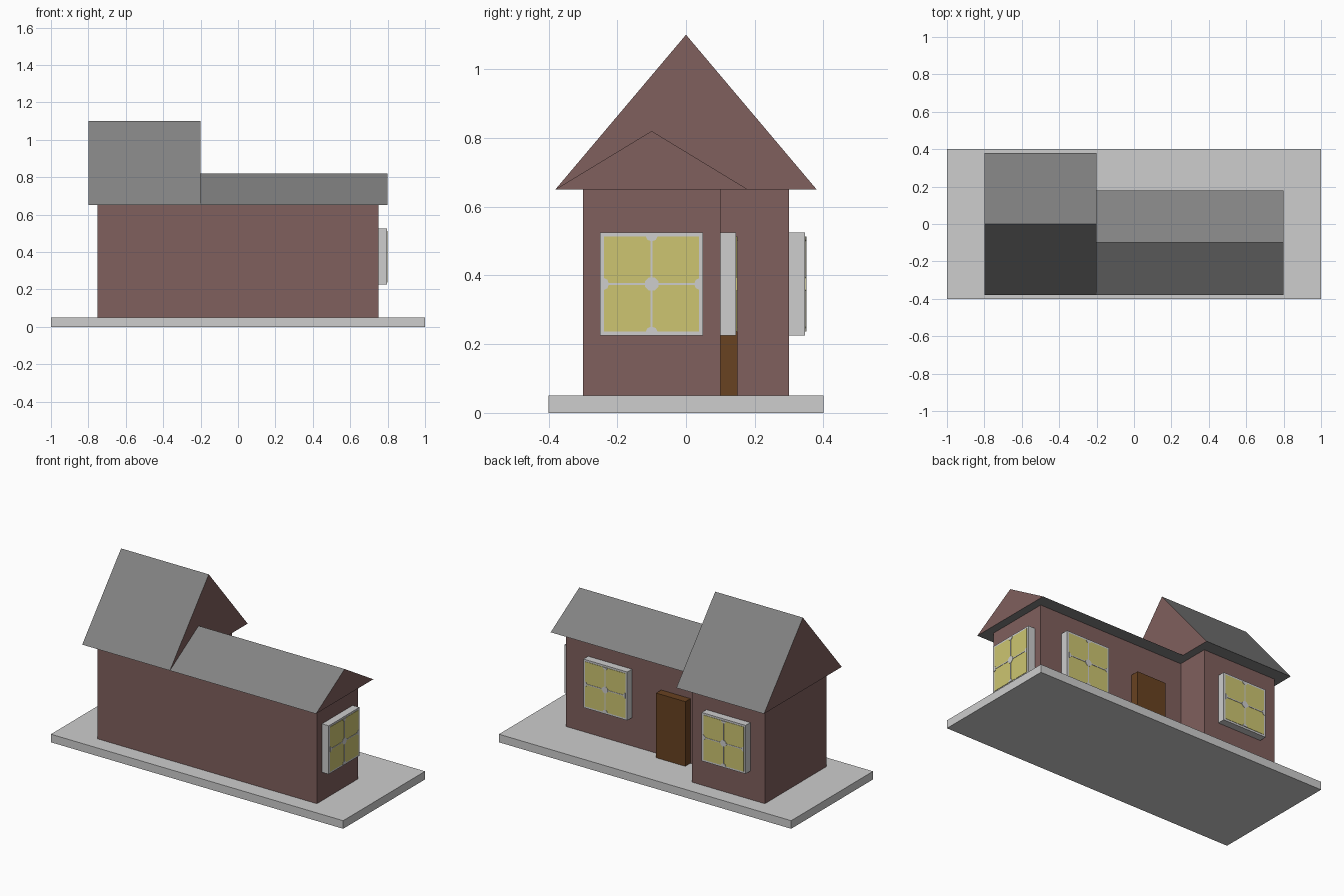
import bpy, bmesh, math
from mathutils import Vector, Matrix

if "Cube" in bpy.data.objects:
    bpy.data.objects.remove(bpy.data.objects["Cube"])


def mat(name, r, g, b):
    m = bpy.data.materials.new(name)
    m.diffuse_color = (r, g, b, 1)
    m.use_nodes = True
    m.node_tree.nodes["Principled BSDF"].inputs["Base Color"].default_value = m.diffuse_color
    return m


STONE = mat("pale grey", 0.61, 0.61, 0.61)
BRICK = mat("brick red", 0.215, 0.115, 0.11)
ROOF = mat("roof grey", 0.225, 0.225, 0.225)
WOOD = mat("door brown", 0.14, 0.054, 0.015)
GLASS = mat("window yellow", 0.61, 0.56, 0.165)


def prism(name, pts, direction, mats, matrix=None):
    """Extrude a closed 3D profile along a direction."""
    bm = bmesh.new()
    f = bm.faces.new([bm.verts.new(p) for p in pts])
    r = bmesh.ops.extrude_face_region(bm, geom=[f])
    top = [v for v in r["geom"] if isinstance(v, bmesh.types.BMVert)]
    bmesh.ops.translate(bm, verts=top, vec=Vector(direction))
    if matrix:
        bm.transform(matrix)
    bmesh.ops.recalc_face_normals(bm, faces=bm.faces)
    me = bpy.data.meshes.new(name)
    bm.to_mesh(me)
    bm.free()
    for m in mats:
        me.materials.append(m)
    ob = bpy.data.objects.new(name, me)
    bpy.context.collection.objects.link(ob)
    return ob


def box(name, x, y, z, m, matrix=None):
    pts = [(x[0], y[0], z[0]), (x[1], y[0], z[0]), (x[1], y[1], z[0]), (x[0], y[1], z[0])]
    return prism(name, pts, (0, 0, z[1] - z[0]), [m], matrix)


# Base slab, L-shaped walls and door
box("base_slab", (-1, 1), (-0.4, 0.4), (0, 0.05), STONE)
plan = [(-0.75, -0.3), (0.75, -0.3), (0.75, 0.1), (-0.25, 0.1), (-0.25, 0.3), (-0.75, 0.3)]
prism("walls", [(x, y, 0.05) for x, y in plan], (0, 0, 0.6), [BRICK])
box("door", (-0.1, 0.1), (0.1, 0.15), (0.05, 0.45), WOOD)


# Gable roofs: slopes and underside grey, gable ends brick
def roof(name, x0, x1, y0, y1, top):
    pts = [(x0, y0, 0.65), (x0, y1, 0.65), (x0, (y0 + y1) / 2, top)]
    ob = prism(name, pts, (x1 - x0, 0, 0), [ROOF, BRICK])
    for p in ob.data.polygons:
        p.material_index = 1 if abs(p.normal.x) > 0.9 else 0


roof("tall_roof", -0.8, -0.2, -0.38, 0.38, 1.1)
roof("low_roof", -0.2, 0.8, -0.38, 0.18, 0.82)


# Windows: built in local space (width = x, height = y, outward = z)
def window(name, centre, yaw):
    mw = (Matrix.Translation(centre) @ Matrix.Rotation(yaw, 4, 'Z')
          @ Matrix.Rotation(math.pi / 2, 4, 'X'))
    h = 0.15
    box(name + "_frame", (-h, h), (-h, h), (0, 0.046), STONE, mw)
    g = h - 0.012
    box(name + "_glass", (-g, g), (-g, g), (0.045, 0.048), GLASS, mw)
    t = 0.003
    box(name + "_bar_upright", (-t, t), (-g, g), (0.047, 0.05), STONE, mw)
    box(name + "_bar_level", (-g, g), (-t, t), (0.047, 0.05), STONE, mw)
    # Central boss and half bosses at the middle of each side
    pts = [(0.021 * math.cos(a), 0.021 * math.sin(a), 0.047)
           for a in (math.pi / 8 + i * math.pi / 4 for i in range(8))]
    prism(name + "_boss", pts, (0, 0, 0.003), [STONE], mw)
    for i in range(4):
        half = [(g - 0.014 * math.sin(a), 0.017 * math.cos(a), 0.047)
                for a in (k * math.pi / 4 for k in range(5))]
        prism(name + "_side_boss_%d" % i, half, (0, 0, 0.003), [STONE],
              mw @ Matrix.Rotation(i * math.pi / 2, 4, 'Z'))


window("side_window", (0.75, -0.1, 0.375), math.pi / 2)
window("porch_window", (0.45, 0.1, 0.375), math.pi)
window("wing_window", (-0.5, 0.3, 0.375), math.pi)
